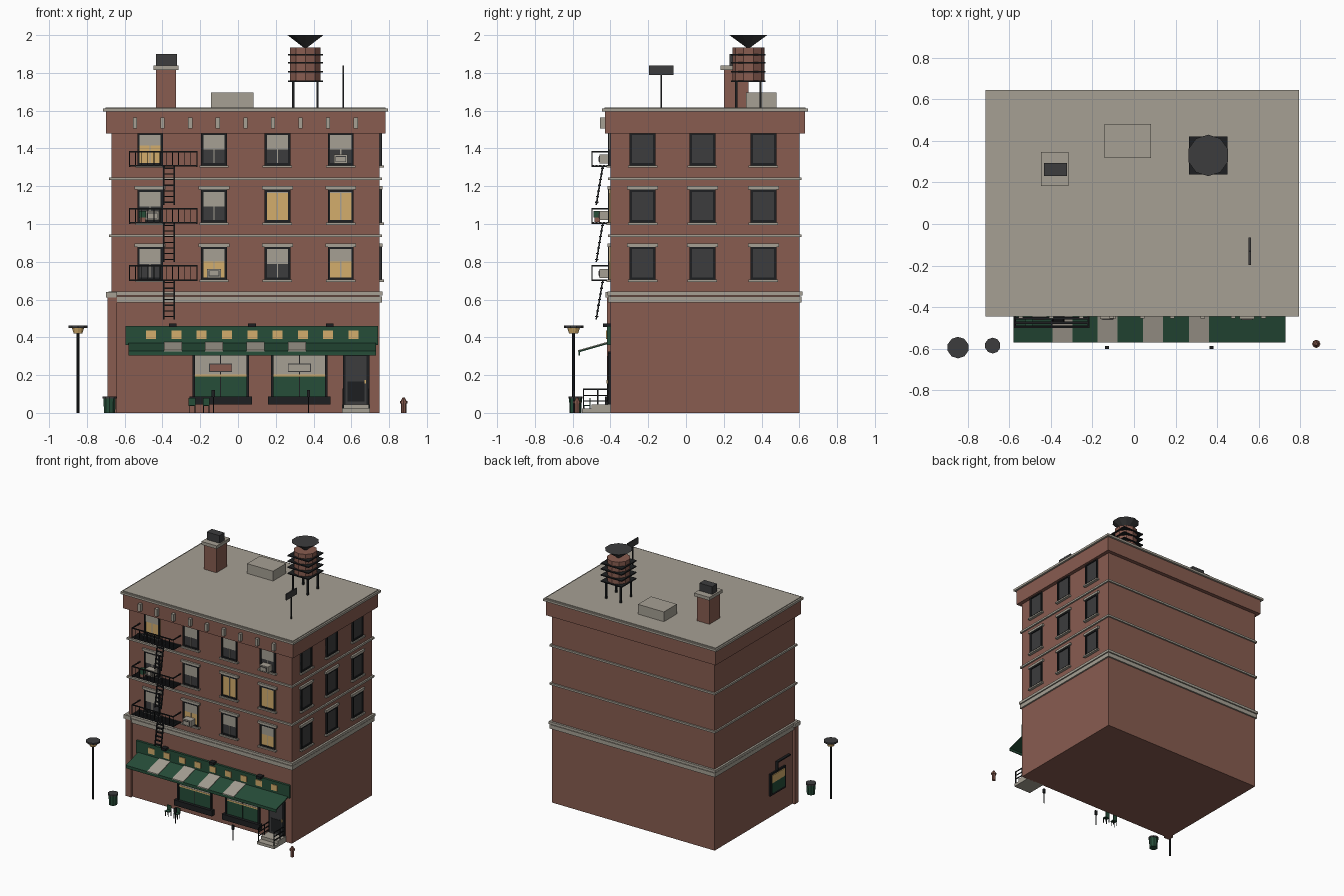
import bpy, bmesh, math
from mathutils import Vector

if "Cube" in bpy.data.objects:
    bpy.data.objects.remove(bpy.data.objects["Cube"])

def mat(name, rgb):
    m = bpy.data.materials.new(name)
    lin = [((c / 255 + 0.055) / 1.055) ** 2.4 for c in rgb]
    m.diffuse_color = (*lin, 1)
    m.use_nodes = True
    m.node_tree.nodes["Principled BSDF"].inputs["Base Color"].default_value = m.diffuse_color
    return m

BRICK = mat("brick red", (136, 92, 80))
STONE = mat("stone beige", (166, 160, 148))
GLOW = mat("lit yellow", (212, 174, 108))
GREEN = mat("shop green", (38, 77, 57))
DARK = mat("dark grey", (60, 60, 61))
BLACK = mat("iron black", (29, 31, 33))

def finish(name, m, bm):
    bmesh.ops.recalc_face_normals(bm, faces=bm.faces)
    me = bpy.data.meshes.new(name)
    bm.to_mesh(me)
    bm.free()
    me.materials.append(m)
    ob = bpy.data.objects.new(name, me)
    bpy.context.collection.objects.link(ob)
    return ob

def add_box(bm, b):
    x0, x1, y0, y1, z0, z1 = b
    v = bmesh.ops.create_cube(bm, size=1)["verts"]
    for p in v:
        p.co = ((x0 + x1) / 2 + p.co.x * (x1 - x0), (y0 + y1) / 2 + p.co.y * (y1 - y0),
                (z0 + z1) / 2 + p.co.z * (z1 - z0))

def boxes(name, m, *bs):
    bm = bmesh.new()
    for b in bs:
        add_box(bm, b)
    return finish(name, m, bm)

def lathe(name, m, x, y, z0, z1, r0, r1, n=10):
    bm = bmesh.new()
    v = bmesh.ops.create_cone(bm, cap_ends=True, segments=n, radius1=r0, radius2=r1, depth=z1 - z0)["verts"]
    bmesh.ops.translate(bm, verts=v, vec=(x, y, (z0 + z1) / 2))
    return finish(name, m, bm)

def prism(name, m, profile, spans):
    """Extrude a (y, z) profile along each x span."""
    bm = bmesh.new()
    for x0, x1 in spans:
        f = bm.faces.new([bm.verts.new((x0, y, z)) for y, z in profile])
        g = bmesh.ops.extrude_face_region(bm, geom=[f])["geom"]
        bmesh.ops.translate(bm, verts=[e for e in g if isinstance(e, bmesh.types.BMVert)], vec=(x1 - x0, 0, 0))
    return finish(name, m, bm)

X0, X1, Y0, Y1 = -0.67, 0.75, -0.40, 0.60

def slab(name, m, z0, z1, e):
    boxes(name, m, (X0 - e, X1 + e, Y0 - e, Y1 + e, z0, z1))

def on(side, u0, u1, z0, z1, d, d0=-0.005):
    """Box lying on a wall, sticking out to depth d."""
    if side == "front":
        return (u0, u1, Y0 - d, Y0 - d0, z0, z1)
    if side == "right":
        return (X1 + d0, X1 + d, u0, u1, z0, z1)
    return (X0 - d, X0 - d0, u0, u1, z0, z1)

# Building body, bands and roof
slab("brick_body", BRICK, 0, 1.50, 0)
slab("lower_belt", STONE, 0.585, 0.617, 0.012)
slab("upper_belt", STONE, 0.622, 0.642, 0.016)
slab("string_course_low", STONE, 0.93, 0.945, 0.012)
slab("string_course_high", STONE, 1.232, 1.247, 0.012)
slab("parapet", BRICK, 1.48, 1.595, 0.03)
slab("roof_coping", STONE, 1.595, 1.612, 0.045)
slab("roof_deck", STONE, 1.612, 1.618, 0.032)
boxes("cornice_brackets", STONE, *[(-0.556 + i * .146, -0.534 + i * .146, -0.455, -0.42, 1.505, 1.563) for i in range(9)])
boxes("corner_pier", BRICK, (-0.69, -0.64, -0.418, -0.37, 0, 0.61))
boxes("corner_pier_cap", STONE, (-0.70, -0.64, -0.425, -0.36, 0.61, 0.64))

# Upper windows
ROWS = (0.705, 1.008, 1.31)

def window(name, side, c, z, pane, blind=0.0):
    w, h = 0.068, 0.174
    boxes(name + "_pane", pane, on(side, c - w, c + w, z, z + h, 0.005))
    if blind:
        boxes(name + "_blind", STONE, on(side, c - w, c + w, z + h * (1 - blind), z + h, 0.007),
              on(side, c - .003, c + .003, z, z + h, 0.007))
    t = 0.012
    boxes(name + "_frame", BLACK, on(side, c - w, c - w + t, z, z + h, 0.012),
          on(side, c + w - t, c + w, z, z + h, 0.012), on(side, c - w, c + w, z, z + t, 0.012),
          on(side, c - w, c + w, z + h - t, z + h, 0.012))
    boxes(name + "_trim", STONE, on(side, c - .078, c + .078, z - .012, z, 0.022),
          on(side, c - .082, c + .082, z + h, z + h + .018, 0.015))

FRONT = (-0.465, -0.127, 0.209, 0.544)
LIT = {(0, 1): .45, (0, 3): .45, (1, 2): .1, (1, 3): .1, (2, 0): .4}
for r, z in enumerate(ROWS):
    for c, x in enumerate(FRONT):
        lit = (r, c) in LIT
        window(f"front_window_{r}_{c}", "front", x, z, GLOW if lit else DARK, LIT.get((r, c), 0.52))
    for c, y in enumerate((-0.23, 0.087, 0.41)):
        window(f"side_window_{r}_{c}", "right", y, z, DARK)

# Air conditioners
for i, (x, z) in enumerate(((-0.455, 1.02), (0.544, 1.32), (-0.127, 0.715))):
    boxes(f"air_conditioner_{i}", STONE, (x - .037, x + .037, -0.457, -0.40, z, z + .048))
    boxes(f"air_conditioner_grille_{i}", DARK, (x - .029, x + .029, -0.46, -0.455, z + .008, z + .04))
    boxes(f"air_conditioner_face_{i}", STONE, (x - .025, x + .025, -0.462, -0.457, z + .012, z + .036))

# Fire escape
def ladder(name, z):
    ya, yb, zb = -0.44, -0.475, z - 0.21
    prism(name + "_rails", BLACK, [(ya - .004, z), (ya + .004, z), (yb + .004, zb), (yb - .004, zb)],
          [(-.396, -.388), (-.342, -.334)])
    boxes(name + "_rungs", BLACK, *[(-.392, -.338, yb + (ya - yb) * t - .008, yb + (ya - yb) * t + .008,
          zb + .21 * t - .003, zb + .21 * t + .003) for t in [(i + .5) / 7 for i in range(7)]])

for i, z in enumerate(ROWS):
    a, b, f = -0.577, -0.215, -0.50
    boxes(f"fire_escape_platform_{i}", BLACK, *[(a, b, f + .02 * k, f + .02 * k + .012, z - .006, z + .002) for k in range(5)],
          *[(x, x + .008, f, -0.40, z - .008, z) for x in (a, -.40, b - .008)])
    boxes(f"fire_escape_railing_{i}", BLACK, (a, b, f, f + .006, z + .069, z + .077),
          (a, a + .006, f, -0.4, z + .069, z + .077), (b - .006, b, f, -0.4, z + .069, z + .077),
          *[(a + k * (b - a - .004) / 11, a + .004 + k * (b - a - .004) / 11, f, f + .004, z, z + .075) for k in range(12)])
    ladder(f"fire_escape_ladder_{i}", z)
boxes("balcony_pot", BRICK, (-0.52, -0.49, -0.485, -0.455, 1.01, 1.035))
boxes("balcony_plant", GREEN, (-0.525, -0.487, -0.49, -0.45, 1.035, 1.07))

# Shop sign band, lights and awning
boxes("shop_sign_band", GREEN, (-0.595, 0.74, -0.418, -0.39, 0.36, 0.46))
boxes("sign_squares", GLOW, *[(-0.487 + i * .134, -0.434 + i * .134, -0.423, -0.41, 0.39, 0.435) for i in range(9)])
boxes("sign_lamps", BLACK, *[(x - .02, x + .02, -0.44, -0.40, 0.455, 0.474) for x in (-.345, .074, .485)])
prism("awning", GREEN, [(-.405, .375), (-.57, .328), (-.57, .305), (-.562, .305), (-.562, .322), (-.405, .367)], [(-.58, .73)])
prism("awning_stripes", STONE, [(-.41, .378), (-.571, .332), (-.571, .326), (-.41, .37)],
      [(c - .048, c + .048) for c in (-.345, -.127, .092, .313)])

# Shop windows
for i, c in enumerate((-0.092, 0.325)):
    n = f"shop_window_{i}"
    w = 0.143
    boxes(n + "_curtain", STONE, on("front", c - w, c + w, .2, .32, .006))
    boxes(n + "_light_strip", GLOW, on("front", c - w, c + w, .192, .202, .008))
    boxes(n + "_lower_panel", GREEN, on("front", c - w, c + w, .085, .193, .006))
    boxes(n + "_frame", BLACK, *[on("front", x - .007, x + .007, .085, .32, .014) for x in (c - w, c + w)],
          on("front", c - w, c + w, .31, .325, .014), on("front", c - .002, c + .002, .085, .32, .008))
    boxes(n + "_planter", BLACK, on("front", c - .165, c + .165, .045, .088, .03))
    boxes(n + "_plaque_edge", DARK, on("front", c - .061, c + .061, .217, .261, .009))
    boxes(n + "_plaque", STONE if i else BRICK, on("front", c - .057, c + .057, .221, .257, .011))

# Lit window on the left wall
boxes("left_window_frame", BLACK, on("left", -.27, -.08, .17, .345, .012))
boxes("left_window_light", GLOW, on("left", -.255, -.095, .27, .33, .018))
boxes("left_window_panel", GREEN, on("left", -.255, -.095, .19, .27, .017))
boxes("left_window_bracket", BLACK, on("left", -.32, -.16, .405, .415, .02), on("left", -.17, -.16, .345, .41, .02))

# Door and stoop
boxes("door_frame", BLACK, on("front", .555, .695, .04, .315, .012))
boxes("door_leaf", DARK, on("front", .57, .68, .045, .30, .015))
boxes("door_lower_panel", BLACK, on("front", .58, .67, .06, .165, .018))
boxes("door_handle", GLOW, on("front", .67, .677, .155, .175, .022))
boxes("stoop", STONE, (.55, .70, -.50, -.395, 0, .045), (.55, .70, -.55, -.50, 0, .022))
boxes("stoop_rails", BLACK, *[(x - .003, x + .003, -.545, -.40, z, z + .006) for x in (.557, .693) for z in (.06, .09, .122)],
      *[(x - .003, x + .003, y, y + .006, .02, .125) for x in (.557, .693) for y in (-.545, -.47)])

# Roof objects
boxes("chimney", BRICK, (-.435, -.328, .2, .33, 1.61, 1.82))
boxes("chimney_cap", STONE, (-.447, -.314, .183, .347, 1.815, 1.84))
boxes("chimney_pot", DARK, (-.434, -.323, .231, .294, 1.84, 1.90))
boxes("roof_hatch", STONE, (-.143, .083, .318, .48, 1.61, 1.695))
tx, ty = 0.357, 0.33
boxes("water_tank_legs", BLACK, *[(tx + i - .006, tx + i + .006, ty + j - .006, ty + j + .006, 1.61, 1.76)
                                  for i in (-.064, .064) for j in (-.064, .064)])
lathe("water_tank", BRICK, tx, ty, 1.755, 1.935, .085, .085)
boxes("water_tank_hoops", BLACK, *[(tx - .092, tx + .092, ty - .092, ty + .092, z - .004, z + .004)
                                   for z in (1.757, 1.805, 1.853, 1.897)])
lathe("water_tank_top", DARK, tx, ty, 1.93, 2.0, .004, .1)
boxes("antenna_pole", BLACK, (.553, .561, -.135, -.127, 1.61, 1.84))
boxes("antenna_panel", DARK, (.552, .562, -.197, -.065, 1.79, 1.838))

# Street furniture
lathe("street_lamp_pole", BLACK, -.847, -.595, 0, .43, .008, .008, 8)
lathe("street_lamp_glass", GLOW, -.847, -.595, .42, .45, .024, .034)
lathe("street_lamp_cap", DARK, -.847, -.595, .45, .462, .052, .052)
lathe("trash_can", GREEN, -.68, -.585, 0, .078, .031, .034)
lathe("trash_can_lid", DARK, -.68, -.585, .076, .088, .038, .038)
lathe("hydrant_body", BRICK, .877, -.577, 0, .06, .014, .014, 8)
lathe("hydrant_collar", BRICK, .877, -.577, .05, .062, .02, .02, 8)
lathe("hydrant_cap", BRICK, .877, -.577, .062, .082, .015, .006, 8)
for i, x in enumerate((-.13, .373)):
    lathe(f"parking_meter_post_{i}", BLACK, x, -.595, 0, .09, .004, .004, 6)
    boxes(f"parking_meter_head_{i}", BLACK, (x - .009, x + .009, -.602, -.588, .085, .12))
for i, x in enumerate((-.243, -.168)):
    boxes(f"chair_{i}", GREEN, (x - .018, x + .018, -.54, -.505, .036, .043), (x - .018, x + .018, -.51, -.505, .04, .08))
    boxes(f"chair_legs_{i}", BLACK, *[(x + s - .002, x + s + .002, y, y + .004, 0, .037) for s in (-.015, .015) for y in (-.538, -.51)])
